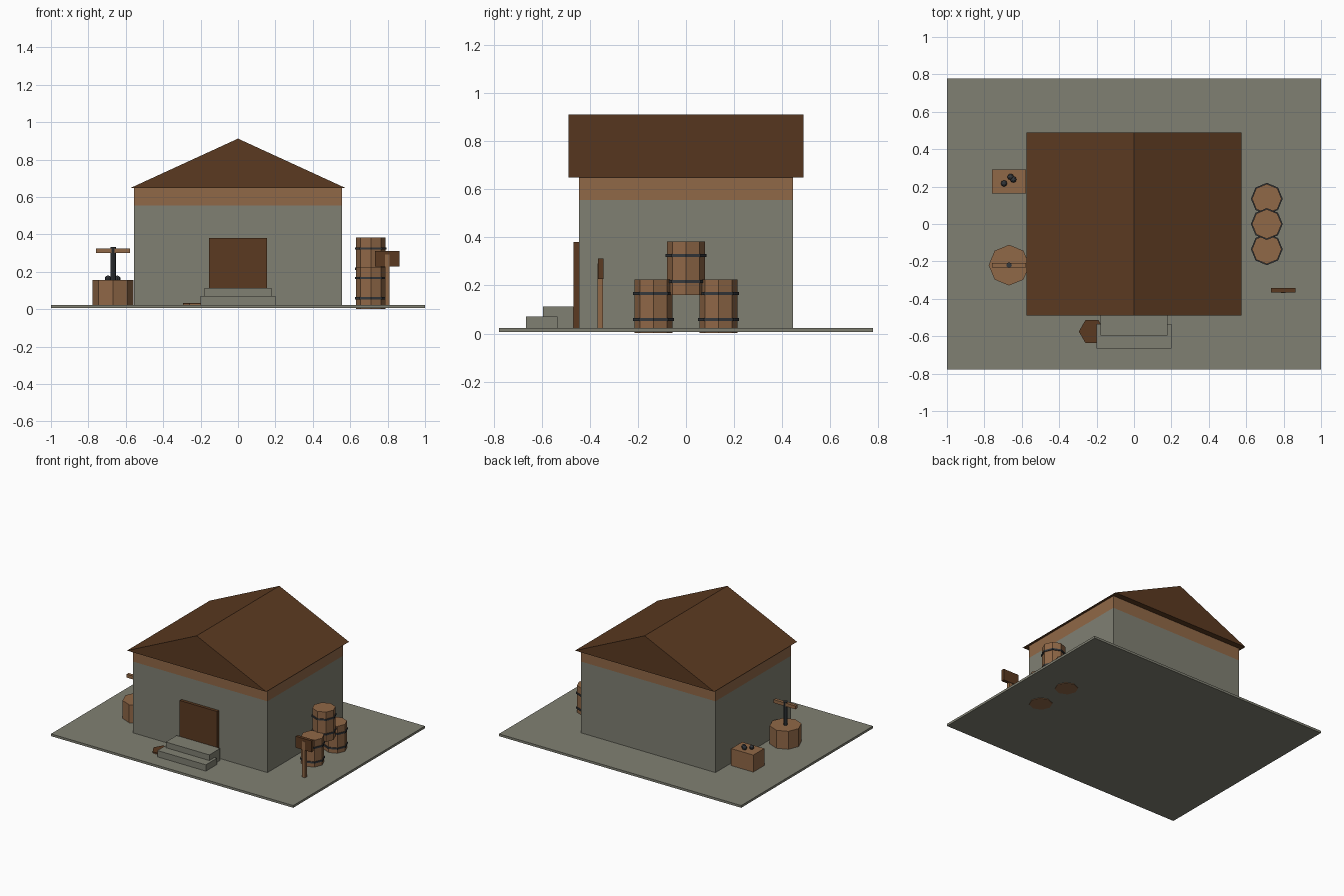
import bpy, bmesh, math
from mathutils import Matrix

default = bpy.data.objects.get("Cube")
if default:
    bpy.data.objects.remove(default, do_unlink=True)


def material(name, rgb):
    m = bpy.data.materials.new(name)
    m.use_nodes = True
    m.diffuse_color = (*rgb, 1)
    m.node_tree.nodes["Principled BSDF"].inputs["Base Color"].default_value = (*rgb, 1)
    return m


STONE = material("grey stone", (0.216, 0.216, 0.171))
DARK = material("dark wood", (0.105, 0.042, 0.015))
WOOD = material("light wood", (0.28, 0.138, 0.063))
IRON = material("dark iron", (0.036, 0.04, 0.045))


def finish(name, bm, mat):
    bmesh.ops.recalc_face_normals(bm, faces=bm.faces)
    mesh = bpy.data.meshes.new(name)
    bm.to_mesh(mesh)
    bm.free()
    mesh.materials.append(mat)
    ob = bpy.data.objects.new(name, mesh)
    bpy.context.collection.objects.link(ob)
    return ob


def box(name, mat, x, y, z):
    """Box from (low, high) pairs on each axis."""
    bm = bmesh.new()
    spans = (x, y, z)
    mid = [(a + b) / 2 for a, b in spans]
    size = [b - a for a, b in spans]
    bmesh.ops.create_cube(bm, size=1, matrix=Matrix.Translation(mid) @ Matrix.Diagonal((*size, 1)))
    return finish(name, bm, mat)


def prism(name, mat, x, y, z, radius, sides=8, turn=0):
    """Upright many-sided cylinder, z given as (low, high)."""
    bm = bmesh.new()
    place = Matrix.Translation((x, y, sum(z) / 2)) @ Matrix.Rotation(turn, 4, "Z")
    bmesh.ops.create_cone(bm, cap_ends=True, segments=sides, radius1=radius,
                          radius2=radius, depth=z[1] - z[0], matrix=place)
    return finish(name, bm, mat)


# Ground slab
GROUND = 0.023
box("ground", STONE, (-1, 1), (-0.777, 0.777), (0.006, GROUND))

# House walls and timber band
box("walls", STONE, (-0.555, 0.555), (-0.445, 0.445), (GROUND, 0.555))
box("timber_band", WOOD, (-0.555, 0.555), (-0.445, 0.445), (0.555, 0.65))

# Gabled roof, a triangle pushed along y
bm = bmesh.new()
gable = bm.faces.new([bm.verts.new((x, -0.488, z)) for x, z in
                      ((-0.575, 0.648), (0.575, 0.648), (0, 0.912))])
pushed = bmesh.ops.extrude_face_region(bm, geom=[gable], use_keep_orig=True)
bmesh.ops.translate(bm, vec=(0, 0.976, 0),
                    verts=[v for v in pushed["geom"] if isinstance(v, bmesh.types.BMVert)])
finish("roof", bm, DARK)

# Door and steps
box("door", DARK, (-0.155, 0.155), (-0.467, -0.44), (GROUND, 0.38))
box("upper_step", STONE, (-0.18, 0.18), (-0.595, -0.467), (GROUND, 0.112))
box("lower_step", STONE, (-0.2, 0.2), (-0.665, -0.535), (GROUND, 0.07))

# Six-sided shield lying beside the steps
prism("shield_rim", WOOD, -0.225, -0.575, (0.018, 0.027), 0.068, 6, math.pi / 2)
prism("shield_face", DARK, -0.225, -0.575, (0.027, 0.034), 0.07, 6, math.pi / 2)

# Barrels with two hoops each
for label, y, base in (("front", -0.135, 0.002), ("back", 0.135, 0.002), ("top", 0, 0.16)):
    prism(label + "_barrel", WOOD, 0.71, y, (base, base + 0.222), 0.079)
    for part, height in (("lower", 0.056), ("upper", 0.165)):
        z = base + height
        prism(f"{label}_barrel_{part}_hoop", IRON, 0.71, y, (z - 0.006, z + 0.006), 0.085)

# Signpost
box("sign_post", WOOD, (0.785, 0.811), (-0.369, -0.346), (GROUND, 0.292))
box("sign_board", DARK, (0.733, 0.863), (-0.367, -0.343), (0.227, 0.312))

# Chopping stump with a blade and crossbar
prism("stump", WOOD, -0.668, -0.22, (GROUND, 0.157), 0.109)
prism("blade", IRON, -0.668, -0.22, (0.15, 0.332), 0.015)
box("crossbar", WOOD, (-0.758, -0.578), (-0.232, -0.208), (0.3, 0.325))

# Crate with iron balls
box("crate", WOOD, (-0.76, -0.578), (0.162, 0.292), (GROUND, 0.15))
for i, (x, y) in enumerate(((-0.695, 0.217), (-0.66, 0.252), (-0.645, 0.238))):
    bm = bmesh.new()
    bmesh.ops.create_uvsphere(bm, u_segments=8, v_segments=6, radius=0.017,
                              matrix=Matrix.Translation((x, y, 0.163)))
    finish(f"iron_ball_{i + 1}", bm, IRON)
